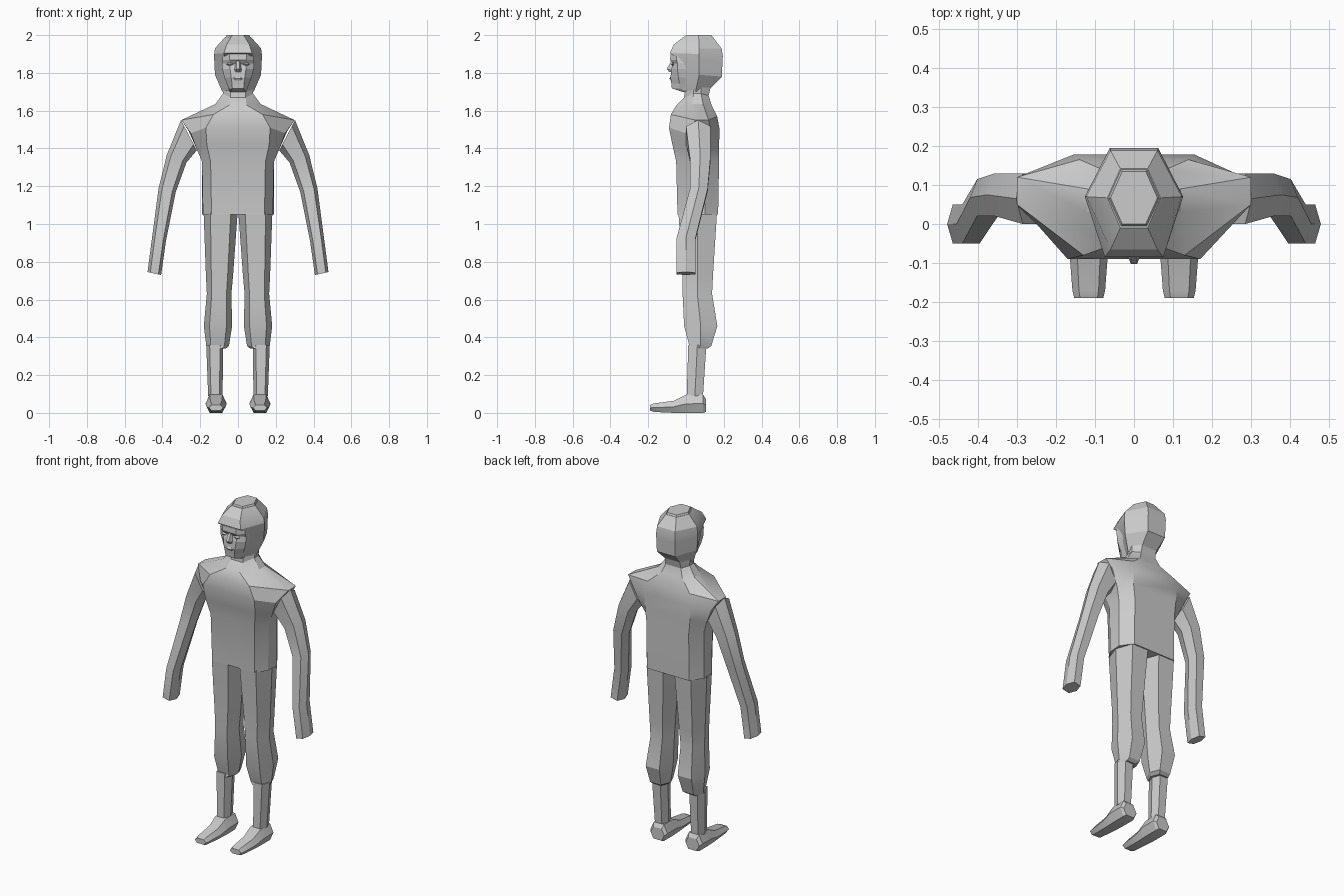
import bpy, bmesh, math


def loft(name, rings, mirror=False, smooth=True):
    """Skin a stack of closed rings, cap both ends, optionally mirror in x."""
    bm = bmesh.new()
    rows = [[bm.verts.new(p) for p in r] for r in rings]
    n = len(rows[0])
    for a, b in zip(rows, rows[1:]):
        for i in range(n):
            j = (i + 1) % n
            bm.faces.new((a[i], a[j], b[j], b[i]))
    bm.faces.new(rows[0][::-1])
    bm.faces.new(rows[-1])
    bmesh.ops.recalc_face_normals(bm, faces=bm.faces)
    me = bpy.data.meshes.new(name)
    bm.to_mesh(me)
    bm.free()
    ob = bpy.data.objects.new(name, me)
    bpy.context.collection.objects.link(ob)
    if mirror:
        ob.modifiers.new("mirror", 'MIRROR').use_mirror_merge = False
    if smooth:
        bpy.ops.object.select_all(action='DESELECT')
        ob.select_set(True)
        bpy.context.view_layer.objects.active = ob
        bpy.ops.object.shade_smooth_by_angle(angle=math.radians(25))
    return ob


def sym(half):
    """Close a half outline (front to back, x > 0) into a full symmetric ring."""
    return half + [(-x, y, z) for x, y, z in reversed(half)]


def hexa(cx, cy, z, rx, ry, tilt=0.0):
    """Hexagon with points along x; tilt raises the outer point."""
    shape = [(1, 0), (.6, 1), (-.6, 1), (-1, 0), (-.6, -1), (.6, -1)]
    return [(cx + u * rx, cy + v * ry, z + u * tilt) for u, v in shape]


# Torso with shoulders and neck
torso = [
    [(.14, -.045, 1.05), (.185, .02, 1.05), (.19, .10, 1.05), (.14, .17, 1.05)],
    [(.145, -.052, 1.33), (.19, .02, 1.33), (.19, .10, 1.33), (.14, .175, 1.33)],
    [(.165, -.072, 1.42), (.22, .01, 1.40), (.22, .12, 1.40), (.15, .175, 1.42)],
    [(.17, -.09, 1.51), (.25, .0, 1.48), (.26, .13, 1.49), (.155, .178, 1.50)],
    [(.13, -.08, 1.58), (.30, .05, 1.55), (.30, .12, 1.55), (.14, .165, 1.57)],
    [(.045, -.05, 1.63), (.12, .03, 1.635), (.12, .09, 1.635), (.07, .135, 1.63)],
    [(.04, -.01, 1.67), (.08, .04, 1.69), (.08, .08, 1.69), (.05, .12, 1.68)],
    [(.04, .0, 1.76), (.08, .04, 1.76), (.085, .08, 1.76), (.05, .14, 1.76)],
]
loft("torso", [sym(r) for r in torso])

# Head: front, side and back corner of each hexagonal ring
head = [
    [(.045, -.01, 1.71), (.083, .05, 1.70), (.05, .13, 1.72)],
    [(.06, -.03, 1.79), (.122, .07, 1.79), (.06, .19, 1.78)],
    [(.075, -.055, 1.885), (.126, .07, 1.87), (.062, .193, 1.86)],
    [(.075, -.085, 1.905), (.126, .07, 1.90), (.062, .195, 1.89)],
    [(.06, -.065, 1.95), (.122, .07, 1.93), (.06, .188, 1.93)],
    [(.035, -.01, 1.992), (.068, .067, 1.99), (.035, .142, 1.99)],
]
loft("head", [sym(r) + [] for r in head])
loft("crown", [sym([(.035, -.01, 1.985), (.068, .067, 1.985), (.035, .142, 1.985)]),
               sym([(.03, .0, 2.0), (.06, .067, 2.0), (.03, .135, 2.0)])], smooth=False)

# Face: z, front corner, cheek corner
face = [
    (1.70, .04, -.02, .045, .01),
    (1.718, .03, -.075, .05, -.035),
    (1.745, .032, -.078, .06, -.035),
    (1.775, .036, -.082, .072, -.04),
    (1.82, .042, -.078, .083, -.045),
    (1.85, .042, -.07, .085, -.045),
    (1.868, .045, -.084, .083, -.05),
    (1.90, .045, -.082, .08, -.05),
]
loft("face", [sym([(fx, fy, z), (sx, sy, z), (sx, .04, z)]) for z, fx, fy, sx, sy in face],
     smooth=False)

# Nose, lips and eyes
loft("nose", [sym([(.008, -.078, 1.865), (.012, -.07, 1.865)]),
              sym([(.008, -.102, 1.82), (.02, -.075, 1.815)]),
              sym([(.006, -.088, 1.805), (.018, -.075, 1.805)])], smooth=False)
loft("lips", [sym([(.012, -.081, z), (.03, -.074, 1.77)]) if k else
              sym([(.012, -.088, z), (.03, -.08, 1.771)])
              for z, k in ((1.76, 1), (1.771, 0), (1.782, 1))], smooth=False)
loft("eye", [hexa(.042, -.068, 1.838, .008, .004),
             hexa(.042, -.07, 1.846, .02, .009),
             hexa(.042, -.068, 1.854, .008, .004)], mirror=True, smooth=False)

# Arms, from shoulder to hand
arm = [(.26, .065, 1.47, .042, .065, .08),
       (.325, .075, 1.345, .052, .055, .02),
       (.375, .068, 1.18, .045, .047, .012),
       (.418, .0, .92, .037, .05, .008),
       (.443, .0, .738, .036, .05, .008)]
loft("arm", [hexa(*r) for r in arm], mirror=True)

# Trouser legs, gathered below the knee
trouser = [(.092, .062, 1.06, .09, .102),
           (.098, .062, .73, .072, .081),
           (.1, .06, .63, .065, .078),
           (.106, .078, .46, .075, .088),
           (.108, .076, .355, .06, .058),
           (.115, .065, .34, .05, .05)]
loft("trouser_leg", [hexa(*r) for r in trouser], mirror=True)

# Shins
loft("shin", [hexa(.123, .06, .36, .045, .048), hexa(.12, .047, .09, .038, .043)],
     mirror=True)

# Feet: hexagonal sections running heel to toe (y, half width, bottom, top)
foot = [(.105, .045, .005, .075), (.09, .056, .0, .098), (.0, .056, .0, .096),
        (-.065, .05, .0, .064), (-.17, .042, .005, .05), (-.19, .037, .012, .042)]
loft("foot", [[(x, y, z) for x, z, _ in hexa(.116, (b + t) / 2, 0, w, (t - b) / 2)]
              for y, w, b, t in foot], mirror=True)
